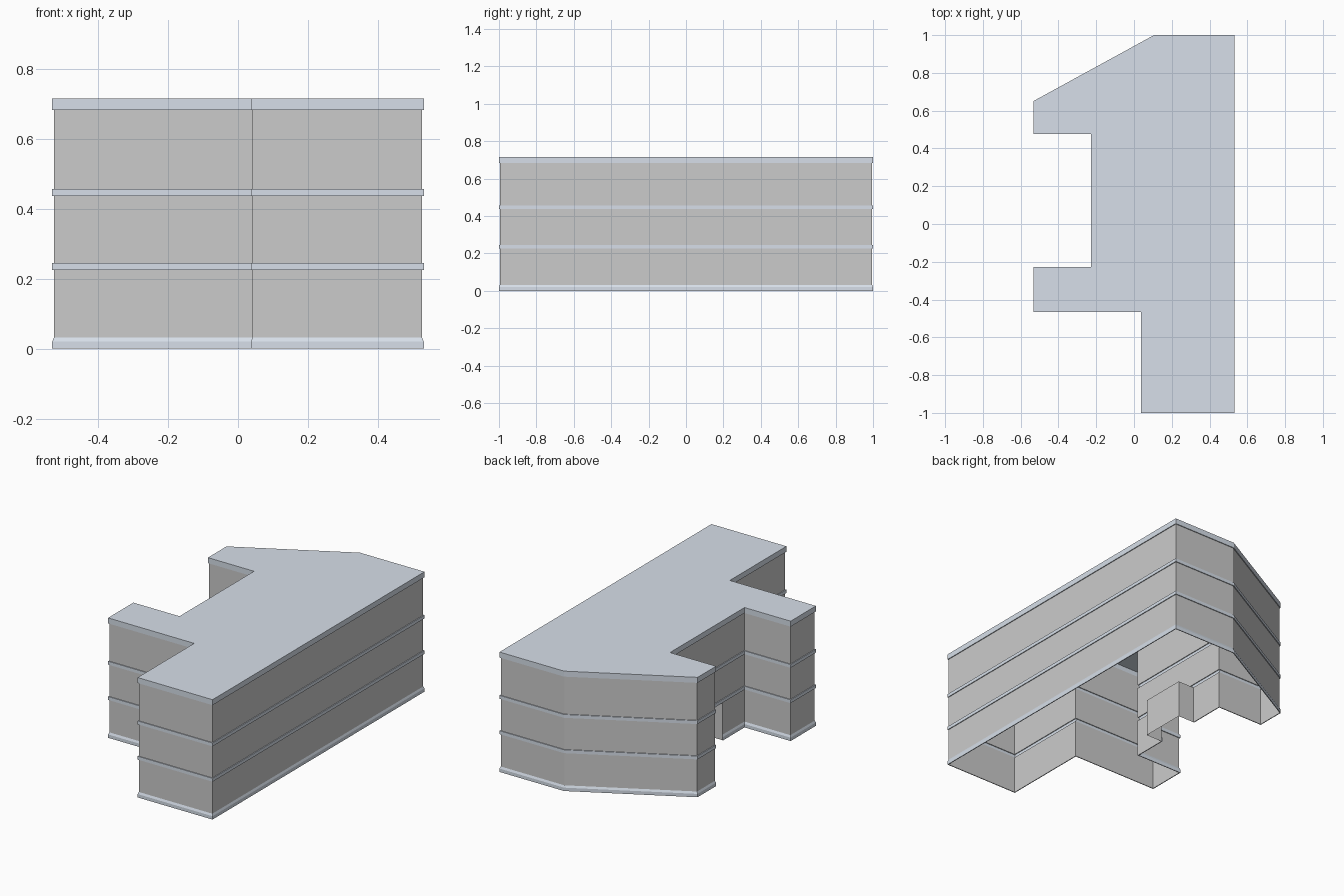
import bpy
from mathutils import Vector

if "Cube" in bpy.data.objects:
    bpy.data.objects.remove(bpy.data.objects["Cube"])

INSET = 0.005          # wall set back behind the trim bands
DOOR = (-0.02, 0.25)   # y range of the recessed entrance
DOOR_X, BACK_X, HEAD_Z = -0.2275, -0.12, 0.226

# Counter-clockwise outline at the trim line; the courtyard edge falls after point 5
outline = [(0.532, -1), (0.532, 1), (0.106, 1), (-0.532, 0.651), (-0.532, 0.476),
           (DOOR_X, 0.476), (DOOR_X, -0.2275), (-0.532, -0.2275), (-0.532, -0.466),
           (0.037, -0.466), (0.037, -1)]
recess = [(DOOR_X, DOOR[1]), (BACK_X, DOOR[1]), (BACK_X, DOOR[0]), (DOOR_X, DOOR[0])]
ground_outline = outline[:6] + recess + outline[6:]

trim_mat = bpy.data.materials.new("blue_grey_trim")
trim_mat.diffuse_color = (0.68, 0.74, 0.82, 1)
trim_mat.use_nodes = True
trim_mat.node_tree.nodes["Principled BSDF"].inputs["Base Color"].default_value = trim_mat.diffuse_color


def offset(points, dist):
    """Mitred offset of a closed outline (negative = inwards)."""
    pts = [Vector(p) for p in points]
    result = []
    for i, p in enumerate(pts):
        a = (p - pts[i - 1]).normalized()
        b = (pts[(i + 1) % len(pts)] - p).normalized()
        na, nb = Vector((a.y, -a.x)), Vector((b.y, -b.x))
        result.append(p + (na + nb) * dist / (1 + na.dot(nb)))
    return result


def make(name, verts, faces, mat=None):
    mesh = bpy.data.meshes.new(name)
    mesh.from_pydata(verts, [], faces)
    mesh.update()
    obj = bpy.data.objects.new(name, mesh)
    bpy.context.collection.objects.link(obj)
    if mat:
        mesh.materials.append(mat)


def sweep(name, points, profile, mat=None, skip=(), cap=False):
    """Run an (offset, z) profile, listed upwards, round the outline."""
    n = len(points)
    verts = [(p.x, p.y, z) for d, z in profile for p in offset(points, d)]
    faces = [(j * n + i, j * n + (i + 1) % n, (j + 1) * n + (i + 1) % n, (j + 1) * n + i)
             for j in range(len(profile) - 1) for i in range(n) if i not in skip]
    if cap:
        faces.append(tuple(range(len(verts) - n, len(verts))))
    make(name, verts, faces, mat)


# Storey walls, open underneath; the ground storey steps in at the entrance
sweep("ground_storey_wall", ground_outline, [(-INSET, 0), (-INSET, HEAD_Z)])
sweep("middle_storey_wall", outline, [(-INSET, 0.246), (-INSET, 0.437)])
sweep("upper_storey_wall", outline, [(-INSET, 0.457), (-INSET, 0.683)])

# Entrance soffit
make("entrance_soffit", [(x, y, HEAD_Z) for x, y in
     [(p.x, p.y) for p in offset(ground_outline, -INSET)[6:10]]], [(0, 1, 2, 3)])

# Plinth, interrupted at the entrance
sweep("plinth", ground_outline, [(-INSET, 0), (0, 0), (0, 0.02), (-INSET, 0.032)],
      trim_mat, skip=(6, 7, 8))

# Floor bands
for name, z0, z1 in (("lower_band", 0.226, 0.246), ("upper_band", 0.437, 0.457)):
    sweep(name, outline, [(-INSET, z0), (0, z0), (0, z1), (-INSET, z1)], trim_mat)

# Flat roof with its edge trim
sweep("roof", outline, [(-INSET, 0.683), (0, 0.683), (0, 0.716)], trim_mat, cap=True)
